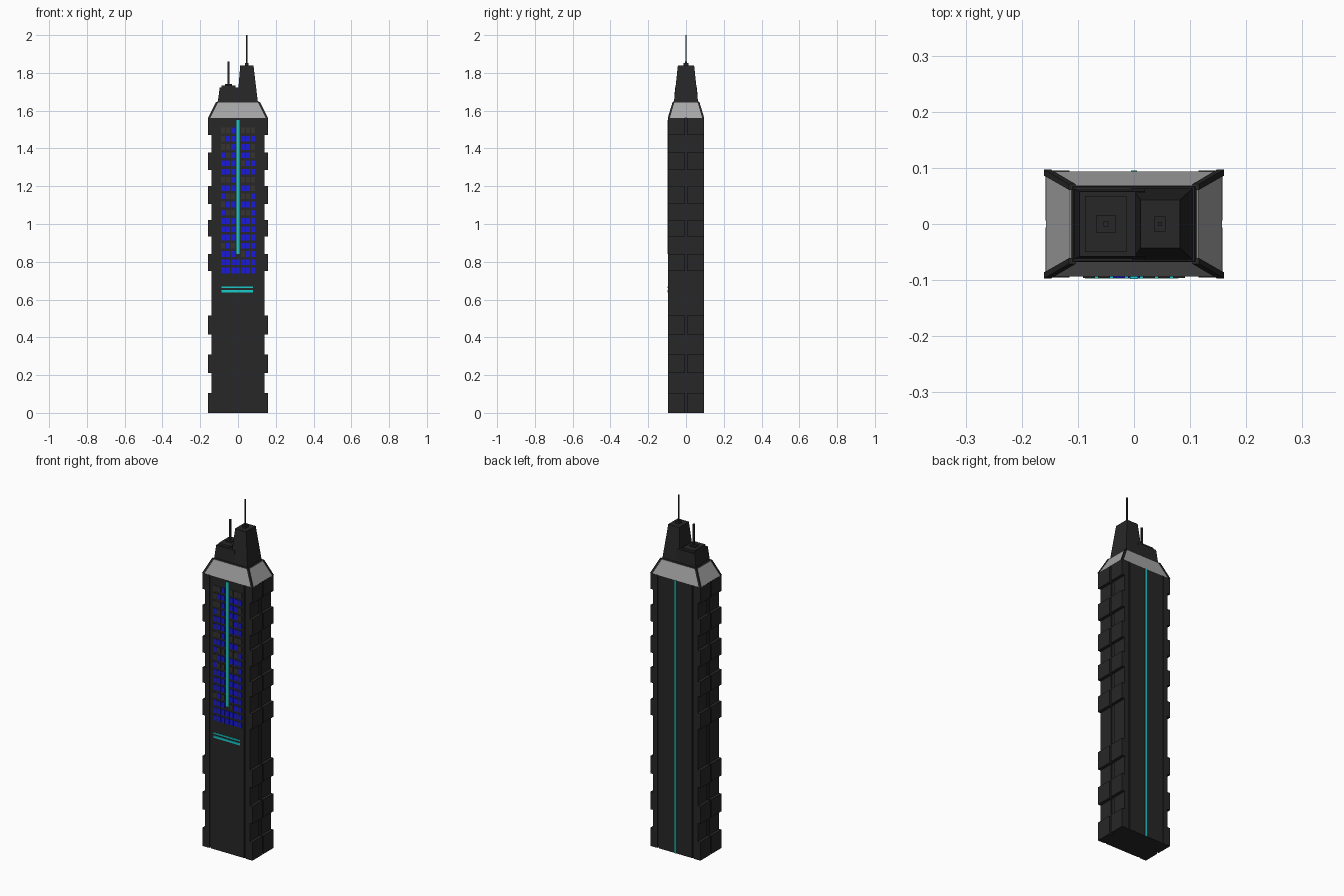
import bpy, bmesh, random

if "Cube" in bpy.data.objects:
    bpy.data.objects.remove(bpy.data.objects["Cube"])

random.seed(7)


def material(name, rgb):
    m = bpy.data.materials.new(name)
    m.diffuse_color = (*rgb, 1)
    m.use_nodes = True
    m.node_tree.nodes["Principled BSDF"].inputs["Base Color"].default_value = m.diffuse_color
    return m


DARK = material("dark_cladding", (0.02, 0.02, 0.02))
PALE = material("pale_metal", (0.38, 0.38, 0.38))
BLUE = material("lit_glass", (0.01, 0.01, 0.7))
DIM = material("dim_glass", (0.035, 0.033, 0.03))
CYAN = material("cyan_light", (0.01, 0.6, 0.6))


def solid(bm, base, z0, z1, top=None):
    """Add a box or tapered block; rectangles are (x0, x1, y0, y1)."""
    rings = []
    for (x0, x1, y0, y1), z in ((base, z0), (top or base, z1)):
        x0, x1 = sorted((x0, x1))
        y0, y1 = sorted((y0, y1))
        rings.append([bm.verts.new((x, y, z)) for x, y in
                      ((x0, y0), (x1, y0), (x1, y1), (x0, y1))])
    lo, hi = rings
    bm.faces.new(lo[::-1])
    bm.faces.new(hi)
    for i in range(4):
        j = (i + 1) % 4
        bm.faces.new((lo[i], lo[j], hi[j], hi[i]))


def part(name, mat, blocks):
    bm = bmesh.new()
    for b in blocks:
        solid(bm, *b)
    me = bpy.data.meshes.new(name)
    bm.to_mesh(me)
    bm.free()
    me.materials.append(mat)
    ob = bpy.data.objects.new(name, me)
    bpy.context.collection.objects.link(ob)
    return ob


def rect(hx, hy, cx=0, cy=0):
    return (cx - hx, cx + hx, cy - hy, cy + hy)


SIGNS = [(sx, sy) for sx in (-1, 1) for sy in (-1, 1)]
TOP = 1.56

# Shaft: recessed core, front and back panels, corner piers
part("shaft_core", DARK, [(rect(0.136, 0.089), 0, TOP)])
part("face_panels", DARK,
     [(rect(0.105, 0.003, 0, s * 0.091), 0, TOP) for s in (-1, 1)])
part("corner_piers", DARK,
     [((sx * 0.115, sx * 0.141, sy * 0.012, sy * 0.095), 0, TOP) for sx, sy in SIGNS])

# Alternating side blocks, split by a groove down the middle
bands = [(0, 0.105), (0.21, 0.31), (0.415, 0.515), (0.75, 0.84),
         (0.935, 1.022), (1.107, 1.2), (1.285, 1.378), (1.47, TOP)]
part("side_blocks", DARK,
     [((sx * 0.13, sx * 0.158, sy * 0.006, sy * 0.0955), a, b)
      for a, b in bands for sx, sy in SIGNS])

# Front window grid
lit, dim = [], []
for row in range(18):
    z = 0.754 + row * 0.0436
    chance = 0.15 if row == 17 else 0.45 if row % 2 and row > 6 else 0.85
    for col in range(7):
        if col == 3 and row > 1:
            continue
        w = (rect(0.0105, 0.003, (col - 3) * 0.0268, -0.0935), z - 0.015, z + 0.015)
        (lit if random.random() < chance else dim).append(w)
part("lit_windows", BLUE, lit)
part("dim_windows", DIM, dim)

# Light strips
part("front_light_strip", CYAN, [(rect(0.007, 0.004, 0, -0.094), 0.84, 1.55)])
part("front_light_bars", CYAN,
     [(rect(0.083, 0.003, -0.004, -0.094), 0.638, 0.651),
      (rect(0.083, 0.003, -0.004, -0.094), 0.661, 0.669)])
part("back_light_strip", CYAN, [(rect(0.005, 0.003, 0, 0.0925), 0, TOP)])

# Sloped pale crown with dark hip ribs and cap
part("crown_slope", PALE, [(rect(0.157, 0.094), TOP, 1.643, rect(0.114, 0.069))])
part("crown_ribs", DARK,
     [((sx * 0.148, sx * 0.160, sy * 0.086, sy * 0.097), TOP, 1.646,
       (sx * 0.104, sx * 0.116, sy * 0.061, sy * 0.071)) for sx, sy in SIGNS])
part("crown_cap", DARK, [(rect(0.113, 0.068), 1.64, 1.65, rect(0.108, 0.066))])

# Low roof block with stepped deck
part("low_roof_block", DARK,
     [((-0.107, 0.02, -0.063, 0.063), 1.645, 1.722, (-0.097, 0.02, -0.058, 0.058)),
      ((-0.087, -0.013, -0.05, 0.05), 1.72, 1.734)])

# Tall tapered roof tower
part("tall_roof_tower", DARK,
     [((-0.004, 0.105, -0.064, 0.064), 1.645, 1.84, (0.012, 0.082, -0.043, 0.043))])

# Antennas on small plinths
part("short_antenna", DARK,
     [(rect(0.018, 0.015, -0.05), 1.73, 1.741),
      (rect(0.0045, 0.0045, -0.05), 1.73, 1.86)])
part("tall_antenna", DARK,
     [(rect(0.010, 0.013, 0.046), 1.835, 1.852),
      (rect(0.0035, 0.0035, 0.046), 1.84, 2.0)])
